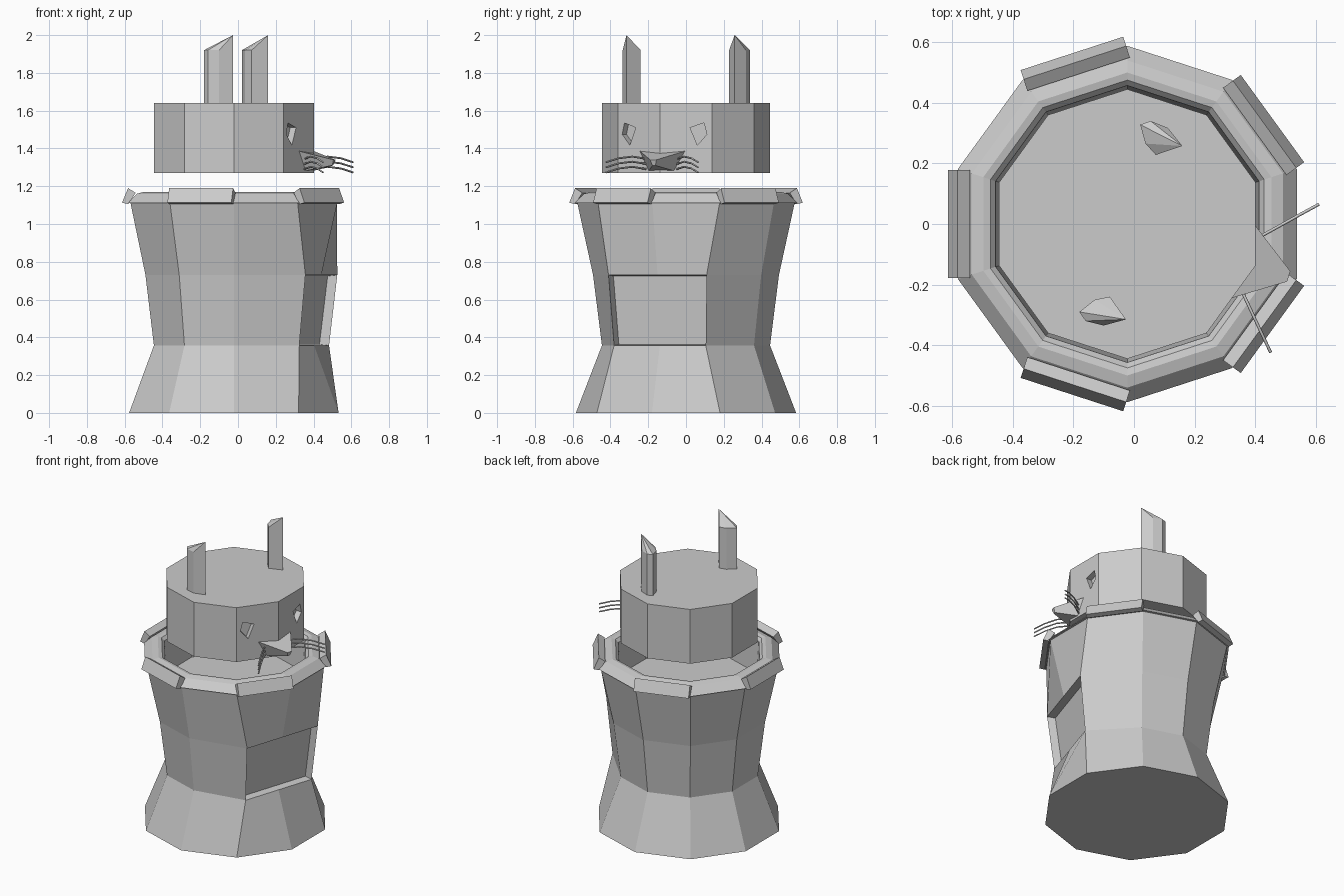
import bpy, bmesh
from math import sin, cos, radians
from mathutils import Vector

if "Cube" in bpy.data.objects:
    bpy.data.objects.remove(bpy.data.objects["Cube"])

CX = -0.022                # axis of the decagonal body
FACE = radians(-18)        # direction the face looks in


def pt(r, t, z, a=FACE):
    """Point r along direction a, t sideways, at height z."""
    return Vector((CX + r * cos(a) - t * sin(a), r * sin(a) + t * cos(a), z))


def ring(r, z):
    return [pt(r, 0, z, FACE + radians(36 * i)) for i in range(10)]


def loft(name, loops):
    """Flat-shaded solid skinned through loops, capped at both ends."""
    bm = bmesh.new()
    rows = [[bm.verts.new(p) for p in lp] for lp in loops]
    n = len(rows[0])
    sides = []
    for a, b in zip(rows, rows[1:]):
        sides.append([bm.faces.new((a[i], a[(i + 1) % n], b[(i + 1) % n], b[i]))
                      for i in range(n)])
    bm.faces.new(rows[0])
    bm.faces.new(rows[-1])
    bmesh.ops.recalc_face_normals(bm, faces=bm.faces[:])
    return bm, sides


def finish(name, bm):
    me = bpy.data.meshes.new(name)
    bmesh.ops.recalc_face_normals(bm, faces=bm.faces[:])
    bm.to_mesh(me)
    bm.free()
    ob = bpy.data.objects.new(name, me)
    bpy.context.collection.objects.link(ob)
    return ob


def solid(name, loops):
    return finish(name, loft(name, loops)[0])


# Body: waisted pot with rolled rim and sunken floor, front flattened
loops = [ring(r, z) for r, z in [
    (.583, 0), (.445, .357), (.492, .73), (.575, 1.11), (.588, 1.112),
    (.54, 1.16), (.50, 1.17), (.475, 1.165), (.457, 1.145), (.445, .93)]]
for k, r, t in ((1, .447, .255), (2, .487, .273)):
    z = loops[k][0].z
    loops[k][0] = pt(r, 0, z)
    loops[k][1] = pt(r, t, z)
    loops[k][9] = pt(r, -t, z)
bm, sides = loft("body", loops)

# Recessed panel across the two front faces
out = bmesh.ops.extrude_face_region(bm, geom=[sides[1][0], sides[1][9]])
u = Vector((cos(FACE), sin(FACE), 0))
w = Vector((-sin(FACE), cos(FACE), 0))
for v in [g for g in out["geom"] if isinstance(g, bmesh.types.BMVert)]:
    t = (v.co - Vector((CX, 0, 0))).dot(w)
    v.co += -u * .05 - w * t * .04
    v.co.z += (.545 - v.co.z) * .03
left = [f for f in (sides[1][0], sides[1][9]) if f.is_valid]
if left:
    bmesh.ops.delete(bm, geom=left, context='FACES_ONLY')
finish("body", bm)

# Five tilted rim blocks on alternate sides
prof = [(.592, 1.113), (.56, 1.19), (.52, 1.165), (.558, 1.105)]
for i in range(5):
    a = radians(36 + 72 * i)
    solid(f"rim_block_{i}", [[pt(r, s, z, a) for r, z in prof] for s in (-.178, .178)])

# Head
head = solid("head", [ring(.445, 1.27), ring(.445, 1.64)])

eye = [(.022, 1.51), (.095, 1.535), (.11, 1.475), (.06, 1.417)]
ear = [(-.061, .325), (-.025, .271), (.019, .246), (.093, .301), (.029, .343), (-.032, .347)]
for side, m in (("left", 1), ("right", -1)):
    # Eye socket cut into the head
    a = FACE + m * radians(18)
    cut = solid(f"eye_cutter_{side}", [[pt(r, m * t, z, a) for t, z in eye] for r in (.385, .5)])
    cut.hide_render = True
    cut.hide_viewport = True
    mod = head.modifiers.new("eye", 'BOOLEAN')
    mod.operation = 'DIFFERENCE'
    mod.solver = 'EXACT'
    mod.object = cut

    # Ear: upright prism ending in a slanted tip
    bm, _ = loft("ear", [[pt(r, m * t, 1.63) for r, t in ear],
                         [pt(r, m * t, 1.92) for r, t in ear]])
    bm.verts.ensure_lookup_table()
    top = [f for f in bm.faces if all(v.co.z > 1.9 for v in f.verts)][0]
    tip = bm.verts[9]
    tip.co.z = 2.0
    vs = [bm.verts[6 + (3 + k) % 6] for k in range(6)]
    bm.faces.remove(top)
    for k in range(1, 5):
        bm.faces.new((tip, vs[k], vs[k + 1]))
    finish(f"ear_{side}", bm)

    # Three arched whiskers
    cu = bpy.data.curves.new(f"whiskers_{side}", 'CURVE')
    cu.dimensions = '3D'
    cu.bevel_depth = .005
    cu.bevel_resolution = 0
    cu.use_fill_caps = True
    for k in range(3):
        d = .027 * k
        path = [(.42, .085, 1.345), (.475, .144, 1.357), (.53, .203, 1.348), (.581, .257, 1.327)]
        sp = cu.splines.new('POLY')
        sp.points.add(3)
        for p, (r, t, z) in zip(sp.points, path):
            p.co = (*pt(r, m * t, z - d), 1)
    ob = bpy.data.objects.new(cu.name, cu)
    bpy.context.collection.objects.link(ob)

# Muzzle: wedge narrowing to a small nose
solid("muzzle", [
    [pt(.39, -.135, 1.39), pt(.39, .135, 1.39), pt(.39, .085, 1.275), pt(.39, -.085, 1.275)],
    [pt(.56, -.018, 1.34), pt(.56, .018, 1.34), pt(.55, .008, 1.31), pt(.55, -.008, 1.31)]])
